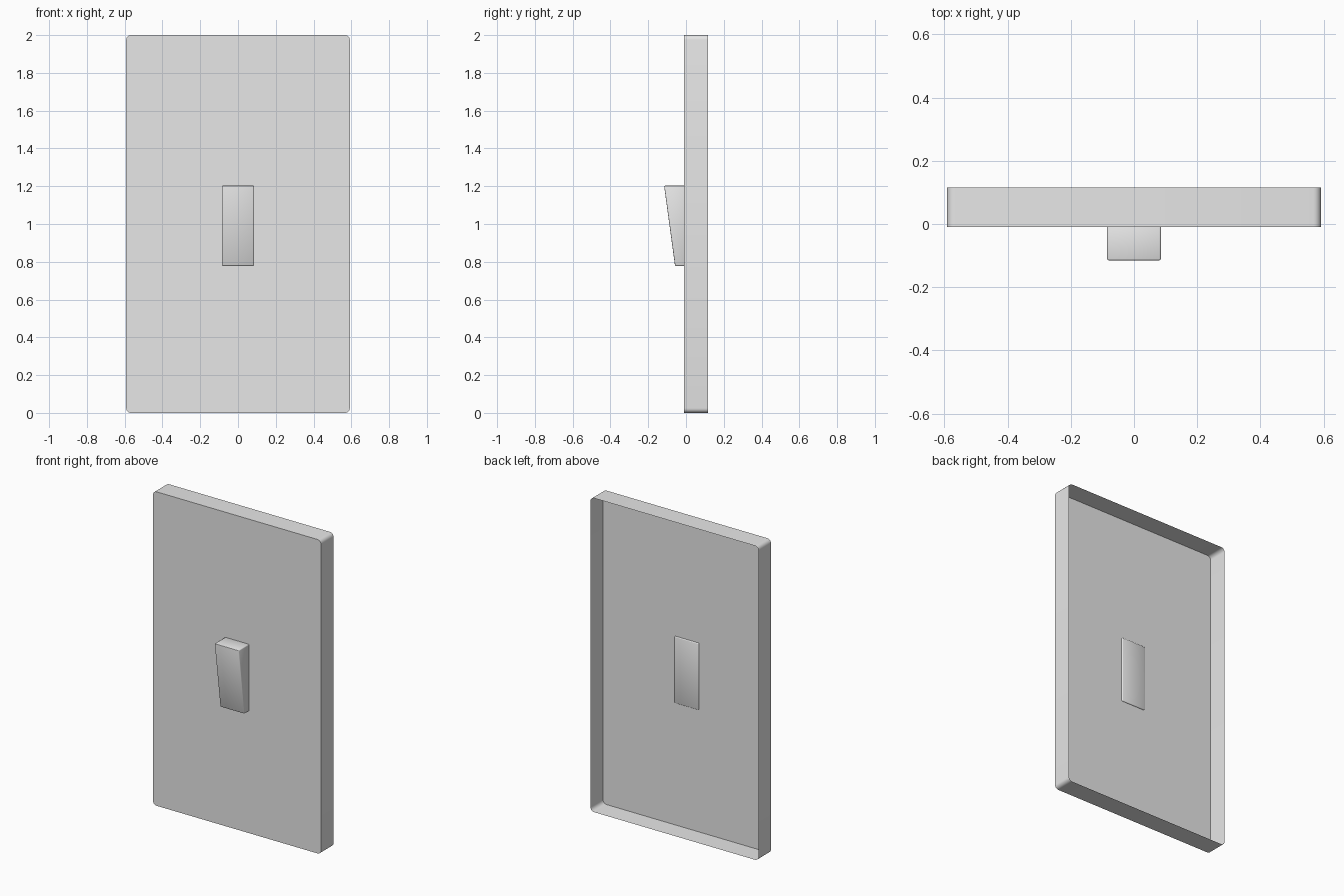
import bpy, bmesh, math

if "Cube" in bpy.data.objects:
    bpy.data.objects.remove(bpy.data.objects["Cube"])

grey = bpy.data.materials.new("light_grey")
grey.diffuse_color = (0.8, 0.8, 0.8, 1)
grey.use_nodes = True
grey.node_tree.nodes["Principled BSDF"].inputs["Base Color"].default_value = grey.diffuse_color


def make(name, bm, angle):
    bmesh.ops.recalc_face_normals(bm, faces=bm.faces)
    mesh = bpy.data.meshes.new(name)
    bm.to_mesh(mesh)
    bm.free()
    mesh.materials.append(grey)
    obj = bpy.data.objects.new(name, mesh)
    bpy.context.collection.objects.link(obj)
    bpy.ops.object.select_all(action='DESELECT')
    obj.select_set(True)
    bpy.context.view_layer.objects.active = obj
    bpy.ops.object.shade_smooth_by_angle(angle=math.radians(angle))
    return obj


# Wall plate: rounded front sheet with thin side walls, open at the back
HALF_W, HEIGHT, RADIUS, STEPS = 0.592, 2.0, 0.025, 5
FRONT, BACK = -0.01, 0.116
bm = bmesh.new()
outline = []
for corner, (sx, sz) in enumerate([(1, 1), (-1, 1), (-1, -1), (1, -1)]):
    cx = sx * (HALF_W - RADIUS)
    cz = HEIGHT / 2 + sz * (HEIGHT / 2 - RADIUS)
    for i in range(STEPS + 1):
        a = math.pi / 2 * (corner + i / STEPS)
        outline.append(bm.verts.new((cx + RADIUS * math.cos(a), FRONT, cz + RADIUS * math.sin(a))))
bm.faces.new(outline)
walls = bmesh.ops.extrude_edge_only(bm, edges=bm.edges[:])
moved = [v for v in walls["geom"] if isinstance(v, bmesh.types.BMVert)]
bmesh.ops.translate(bm, verts=moved, vec=(0, BACK - FRONT, 0))
make("wall_plate", bm, 30)

# Rocker: wedge that leans out at the top, with small softened edges
profile = [(-0.004, 0.778), (-0.058, 0.778), (-0.116, 1.203), (-0.004, 1.203)]
bm = bmesh.new()
side = bm.faces.new([bm.verts.new((-0.085, y, z)) for y, z in profile])
sweep = bmesh.ops.extrude_face_region(bm, geom=[side], use_keep_orig=True)
moved = [v for v in sweep["geom"] if isinstance(v, bmesh.types.BMVert)]
bmesh.ops.translate(bm, verts=moved, vec=(0.17, 0, 0))
bmesh.ops.bevel(bm, geom=bm.edges[:], offset=0.005, segments=2, profile=0.5, affect='EDGES')
make("rocker", bm, 50)
